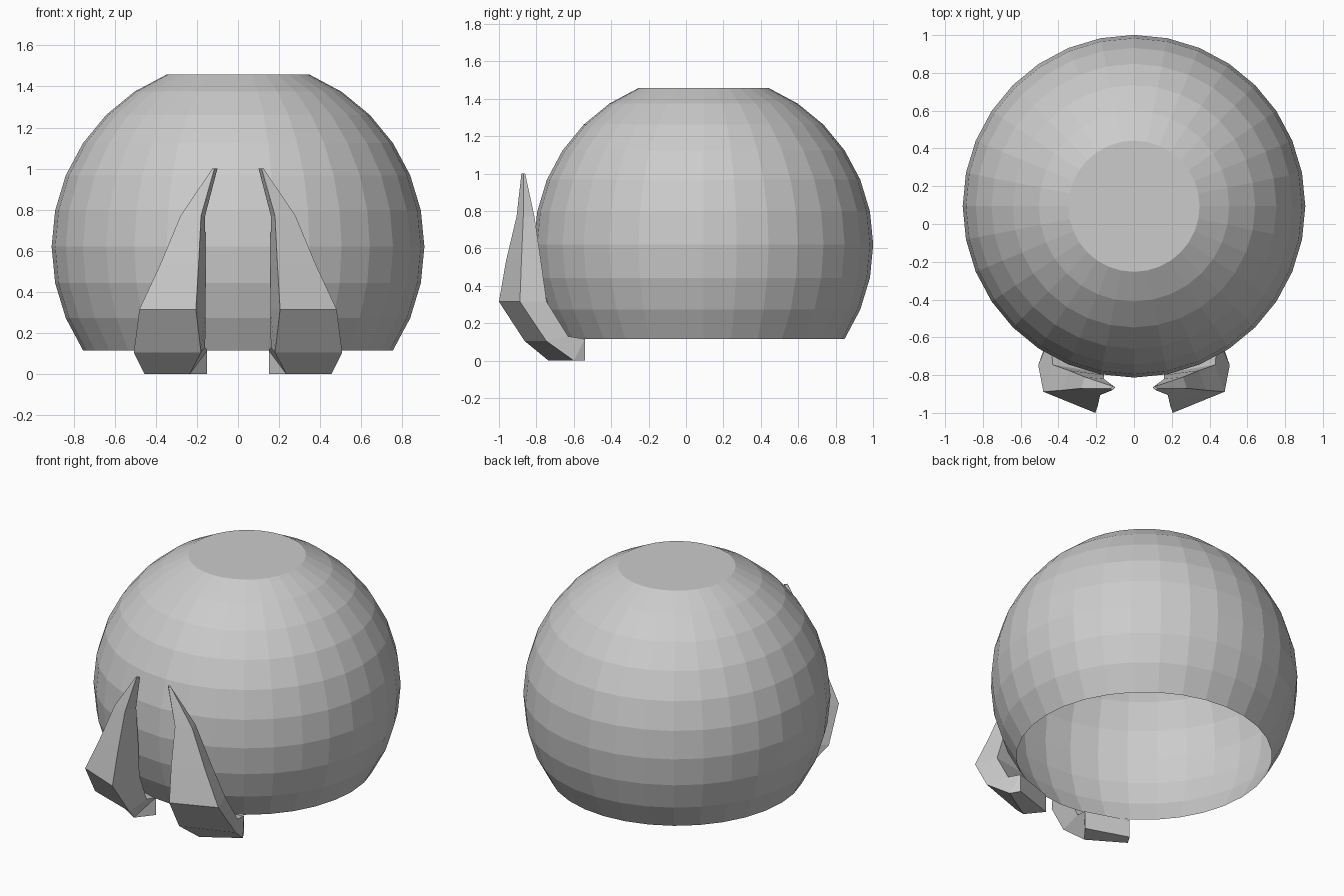
import bpy, bmesh, math

if "Cube" in bpy.data.objects:
    bpy.data.objects.remove(bpy.data.objects["Cube"])


def make_object(name, bm):
    bmesh.ops.recalc_face_normals(bm, faces=bm.faces[:])
    mesh = bpy.data.meshes.new(name)
    bm.to_mesh(mesh)
    bm.free()
    obj = bpy.data.objects.new(name, mesh)
    bpy.context.collection.objects.link(obj)
    return obj


def bridge(bm, a, b):
    n = len(a)
    for i in range(n):
        j = (i + 1) % n
        bm.faces.new((a[i], a[j], b[j], b[i]))


# Body: sphere rings cut flat on top and left open underneath
R, CY, CZ, SEG = 0.907, 0.094, 0.62, 32
bm = bmesh.new()
rings = []
for k in range(-3, 7):
    lat = k * math.pi / 16
    r, z = R * math.cos(lat), CZ + R * math.sin(lat)
    rings.append([bm.verts.new((r * math.cos(2 * math.pi * i / SEG),
                                CY + r * math.sin(2 * math.pi * i / SEG), z))
                  for i in range(SEG)])
for a, b in zip(rings, rings[1:]):
    bridge(bm, a, b)
bm.faces.new(rings[-1])
make_object("round_body", bm)

# Claw sections, tip to foot: front ridge, outer, back outer, back inner
sections = [
    [(.115, -.88, 1.0), (.125, -.87, 1.0), (.11, -.86, 1.0), (.10, -.865, 1.0)],
    [(.18, -.906, .77), (.28, -.87, .77), (.26, -.81, .77), (.16, -.82, .77)],
    [(.192, -.963, .53), (.38, -.88, .53), (.345, -.775, .53), (.158, -.80, .53)],
    [(.205, -1.0, .315), (.48, -.888, .315), (.43, -.745, .315), (.157, -.79, .315)],
    [(.18, -.863, .105), (.507, -.747, .105), (.44, -.63, .13), (.16, -.71, .13)],
    [(.235, -.735, 0), (.455, -.60, 0), (.42, -.54, .115), (.15, -.63, .115)],
    [(.15, -.63, 0), (.42, -.54, 0), (.42, -.54, .115), (.15, -.63, .115)],
]
bm = bmesh.new()
loops = [[bm.verts.new(p) for p in s] for s in sections]
for a, b in zip(loops, loops[1:]):
    bridge(bm, a, b)
bm.faces.new(loops[0])
bm.faces.new(loops[-1])
bmesh.ops.remove_doubles(bm, verts=bm.verts[:], dist=0.0005)
claws = make_object("front_claws", bm)
claws.modifiers.new("mirror", 'MIRROR').use_axis[0] = True
